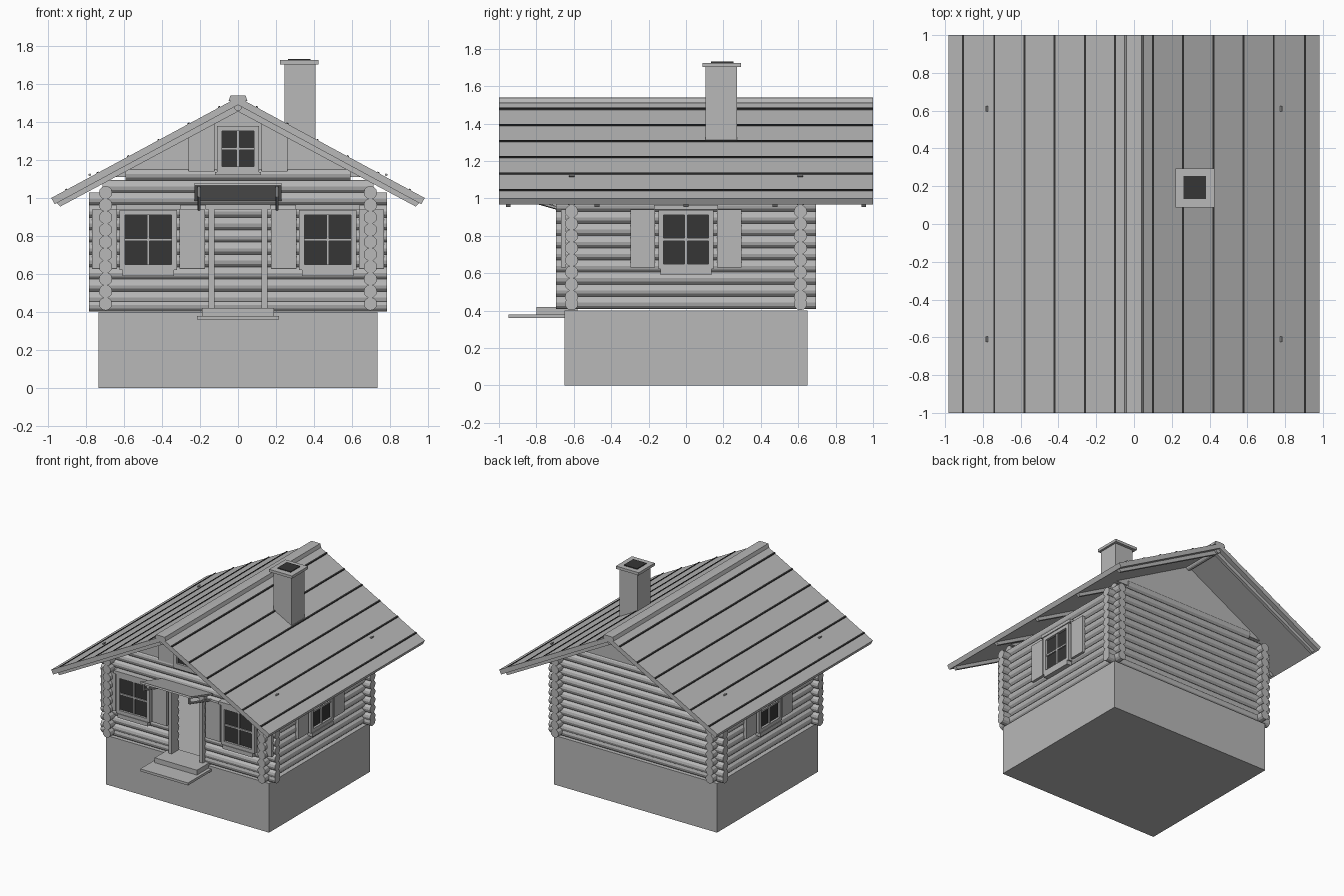
import bpy, bmesh, math
from mathutils import Matrix, Vector

cube = bpy.data.objects.get("Cube")
if cube:
    bpy.data.objects.remove(cube, do_unlink=True)


def material(name, v):
    m = bpy.data.materials.new(name)
    m.use_nodes = True
    m.diffuse_color = (v, v, v, 1)
    m.node_tree.nodes["Principled BSDF"].inputs["Base Color"].default_value = (v, v, v, 1)
    return m


GREY = material("pale_grey", 0.48)
DARK = material("dark_grey", 0.037)


class Part:
    """Collects simple solids and turns them into one named object."""

    def __init__(self, name, mat=GREY):
        self.name, self.mat, self.bm = name, mat, bmesh.new()

    def box(self, x0, x1, y0, y1, z0, z1):
        centre = Vector((x0 + x1, y0 + y1, z0 + z1)) / 2
        size = (x1 - x0, y1 - y0, z1 - z0, 1)
        bmesh.ops.create_cube(self.bm, size=1,
                              matrix=Matrix.Translation(centre) @ Matrix.Diagonal(size))
        return self

    def rod(self, a, b, r, sides=12):
        a, b = Vector(a), Vector(b)
        d = b - a
        turn = d.to_track_quat('Z', 'Y').to_matrix().to_4x4()
        bmesh.ops.create_cone(self.bm, cap_ends=True, segments=sides, radius1=r, radius2=r,
                              depth=d.length, matrix=Matrix.Translation((a + b) / 2) @ turn)
        return self

    def prism(self, profile, y0, y1):
        """Extrude an x-z outline along y."""
        rings = [[self.bm.verts.new((x, y, z)) for x, z in profile] for y in (y0, y1)]
        n = len(profile)
        for ring in rings:
            self.bm.faces.new(ring)
        for i in range(n):
            j = (i + 1) % n
            self.bm.faces.new((rings[0][i], rings[0][j], rings[1][j], rings[1][i]))
        return self

    def done(self, loc=(0, 0, 0), turn=0.0):
        bmesh.ops.recalc_face_normals(self.bm, faces=self.bm.faces)
        mesh = bpy.data.meshes.new(self.name)
        self.bm.to_mesh(mesh)
        self.bm.free()
        mesh.materials.append(self.mat)
        ob = bpy.data.objects.new(self.name, mesh)
        ob.location = loc
        ob.rotation_euler.z = turn
        bpy.context.collection.objects.link(ob)
        return ob


def chevron(outer, inner):
    """Symmetric roof outline from right-hand points, ridge first."""
    right = outer + inner[::-1]
    left = [(-x, z) for x, z in right[::-1] if x > 0]
    return right + left


WX, WY, R, PITCH = 0.697, 0.612, 0.035, 0.065
RIDGE, SLOPE = 1.53, 0.54

# Foundation and entrance steps
Part("foundation").box(-.735, .735, -.65, .65, 0, .4).done()
Part("entrance_steps").box(-.215, .215, -.95, -.63, .36, .38) \
    .box(-.19, .19, -.8, -.58, .38, .42).done()

# Side wall logs, whose ends stick out at the corners
side = Part("side_wall_logs")
for s in (-1, 1):
    for i in range(10):
        z = .443 + PITCH * i
        side.rod((s * WX, -.695, z), (s * WX, .695, z), R)
side.done()

# Front and back logs, half a step higher, open at the doorway
end = Part("end_wall_logs")
for z in [.437] + [.475 + PITCH * i for i in range(11)]:
    half = min(.785, (RIDGE - .05 - z - R) / SLOPE)
    end.rod((-half, WY, z), (half, WY, z), R)
    if z < .95:
        for s in (-1, 1):
            end.rod((s * .125, -WY, z), (s * half, -WY, z), R)
    else:
        end.rod((-half, -WY, z), (half, -WY, z), R)
end.done()

# Smooth gable triangles
gable = Part("gables")
for y0 in (-.635, .6):
    gable.prism([(-.70, 1.11), (.70, 1.11), (0, 1.49)], y0, y0 + .035)
gable.done()

# Roof slab, rafters, ridge beam and ridge cap
Part("roof").prism(chevron([(0, 1.53), (.983, 1.0)], [(0, 1.49), (.965, .967)]), -1, 1).done()
rafters = Part("rafters")
for y in (-.95, -.475, 0, .475, .95):
    rafters.prism(chevron([(0, 1.495), (.957, .977)], [(0, 1.455), (.935, .955)]), y - .013, y + .013)
rafters.done()
Part("ridge_beam").rod((0, -.98, 1.48), (0, .98, 1.48), .022).done()
Part("ridge_cap").prism(chevron([(0, 1.54), (.04, 1.538), (.05, 1.51)], [(0, 1.51)]), -1, 1).done()

# Roof seams and small roof hooks
seams = Part("roof_seams", DARK)
for s in (-1, 1):
    for x in (.10, .26, .42, .58, .74, .905):
        z = RIDGE - SLOPE * x
        a, b = x - .005, x + .005
        seams.prism([(s * a, z - .006), (s * b, z - .012), (s * b, z + .004), (s * a, z + .009)], -1, 1)
seams.done()
hooks = Part("roof_hooks")
for s in (-1, 1):
    for y in (-.61, .61):
        hooks.rod((s * .78, y - .015, 1.122), (s * .78, y + .015, 1.122), .007, 6)
hooks.done()

# Chimney
Part("chimney").box(.245, .408, .105, .272, 1.25, 1.705).done()
Part("chimney_cap").box(.22, .425, .087, .295, 1.703, 1.725).done()
Part("chimney_flue", DARK).box(.262, .382, .133, .255, 1.72, 1.731).done()


def window(name, loc, turn, w, z0, z1, shutters):
    """Glass with a cross, a frame, shutters, and optional sill and header."""
    Part(name + "_glass", DARK).box(-w, w, -.012, .01, z0, z1).done(loc, turn)
    f, mid = .028, (z0 + z1) / 2
    frame = Part(name + "_frame")
    for s in (-1, 1):
        frame.box(*sorted((s * w, s * (w + f))), -.03, .01, z0 - f, z1 + f)
    for z in (z0 - f, z1):
        frame.box(-w, w, -.03, .01, z, z + f)
    frame.box(-.007, .007, -.022, 0, z0, z1).box(-w, w, -.022, 0, mid - .007, mid + .007)
    if shutters == "tall":
        frame.box(-.17, .17, -.035, .01, .94, .965).box(-.135, .135, -.035, .01, .59, .622)
    frame.done(loc, turn)
    leaf = Part(name + "_shutters")
    for s in (-1, 1):
        if shutters == "tall":
            leaf.box(*sorted((s * .165, s * .297)), -.02, .005, .63, .94)
        else:
            leaf.prism([(s * .125, 1.14), (s * .26, 1.14), (s * .26, 1.335), (s * .125, 1.39)], -.012, .01)
    leaf.done(loc, turn)


for label, s in (("right", -1), ("left", 1)):
    window("front_" + label + "_window", (s * .472, -.647, 0), 0, .123, .65, .91, "tall")
    window(label + "_side_window", (s * .732, 0, 0), s * math.pi / 2, .12, .65, .91, "tall")
window("gable_window", (0, -.64, 0), 0, .083, 1.165, 1.352, "gable")
Part("gable_sill").box(-.12, .12, -.665, -.63, 1.12, 1.138).done()

# Doorway frame
door = Part("door_frame")
for s in (-1, 1):
    door.box(*sorted((s * .125, s * .155)), -.675, -.61, .415, .95)
door.box(-.17, .17, -.68, -.61, .94, .965).done()

# Canopy board tilting up and outward, carried by two brackets
canopy = Part("door_canopy")
along = Part("canopy_brackets")
for s in (-1, 1):
    along.rod((s * .205, -.64, .935), (s * .205, -.92, 1.015), .01, 6)
    along.rod((s * .205, -.92, 1.01), (s * .205, -.92, 1.06), .008, 6)
along.done()
canopy.box(-.23, .23, -.29, 0, 0, .014)
board = canopy.done((0, -.655, .985))
board.rotation_euler.x = -math.radians(16)
